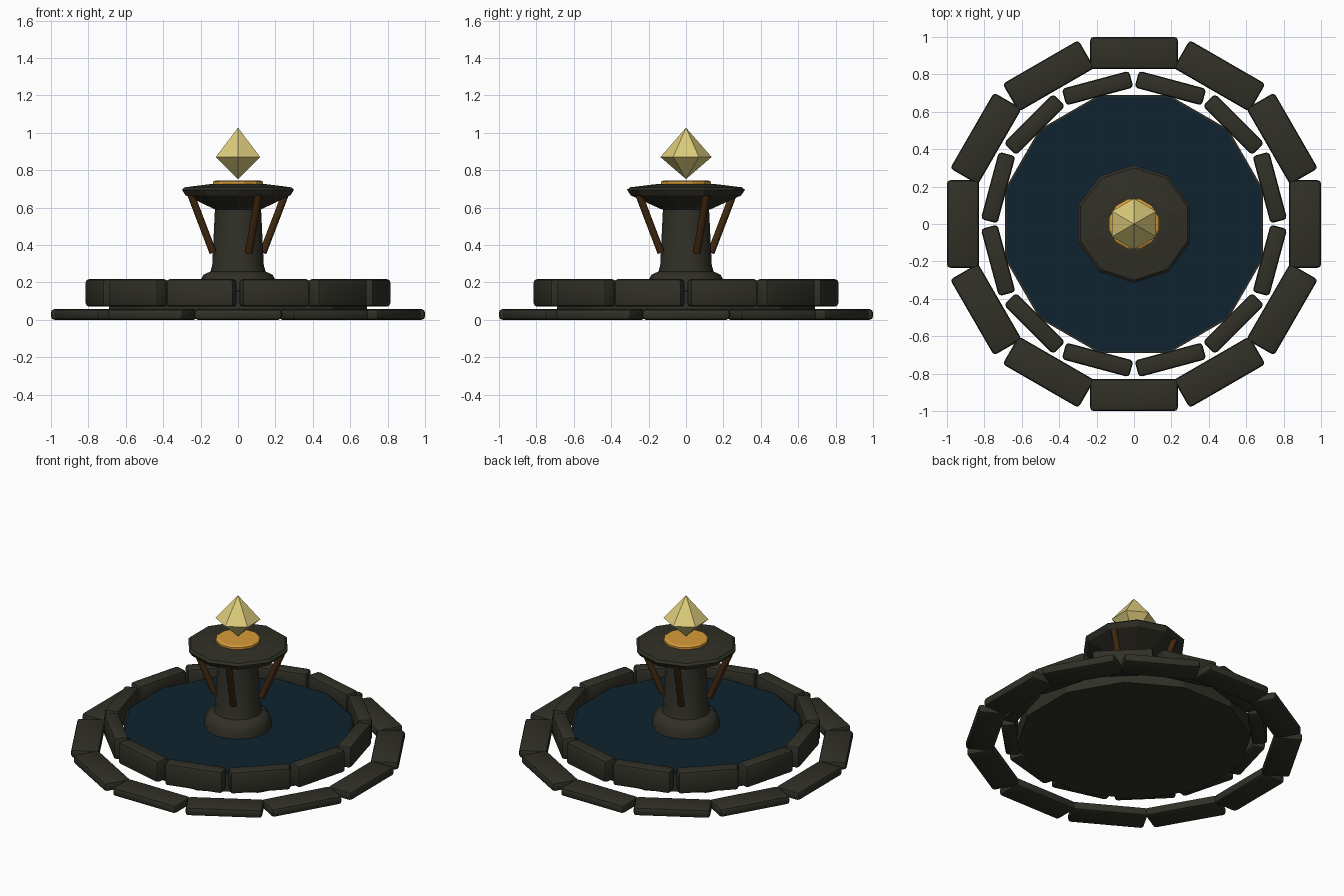
import bpy
import bmesh
from math import sin, cos, pi, radians
from mathutils import Vector, Matrix

cube = bpy.data.objects.get("Cube")
if cube:
    bpy.data.objects.remove(cube, do_unlink=True)


def material(name, rgb):
    m = bpy.data.materials.new(name)
    m.use_nodes = True
    m.diffuse_color = (*rgb, 1)
    bsdf = m.node_tree.nodes["Principled BSDF"]
    bsdf.inputs["Base Color"].default_value = (*rgb, 1)
    bsdf.inputs["Roughness"].default_value = 0.8
    return m


stone = material("dark_stone", (0.030, 0.029, 0.020))
water_blue = material("deep_water", (0.0045, 0.017, 0.029))
wood = material("brown_wood", (0.05, 0.02, 0.005))
amber = material("amber_glow", (0.68, 0.33, 0.04))
crystal_yellow = material("pale_yellow_crystal", (0.72, 0.60, 0.20))


def finish(name, bm, mat, smooth=None):
    bmesh.ops.recalc_face_normals(bm, faces=bm.faces)
    mesh = bpy.data.meshes.new(name)
    bm.to_mesh(mesh)
    bm.free()
    mesh.materials.append(mat)
    obj = bpy.data.objects.new(name, mesh)
    bpy.context.collection.objects.link(obj)
    if smooth:
        bpy.ops.object.select_all(action="DESELECT")
        obj.select_set(True)
        bpy.context.view_layer.objects.active = obj
        bpy.ops.object.shade_smooth_by_angle(angle=radians(smooth))
    return obj


def lathe(name, profile, sides, mat, turn=0, smooth=None):
    """Closed solid of revolution from (radius, height) pairs; radius 0 makes a tip."""
    bm = bmesh.new()
    rings = []
    for r, z in profile:
        if r == 0:
            rings.append([bm.verts.new((0, 0, z))] * sides)
            continue
        angles = [pi / 2 + turn + 2 * pi * i / sides for i in range(sides)]
        rings.append([bm.verts.new((r * cos(a), r * sin(a), z)) for a in angles])
    for low, high in zip(rings, rings[1:]):
        for i in range(sides):
            j = (i + 1) % sides
            corners = dict.fromkeys((low[i], low[j], high[j], high[i]))
            bm.faces.new(list(corners))
    for ring, (r, z) in ((rings[0], profile[0]), (rings[-1], profile[-1])):
        if r:
            bm.faces.new(ring)
    return finish(name, bm, mat, smooth)


def block_ring(name, radius, size, height, bevel, turn):
    """Twelve bevelled stone blocks set around the centre."""
    for i in range(12):
        bm = bmesh.new()
        bmesh.ops.create_cube(bm, size=1, matrix=Matrix.Diagonal((*size, 1)))
        bmesh.ops.bevel(bm, geom=bm.edges[:], offset=bevel, segments=2,
                        profile=0.5, affect="EDGES")
        obj = finish(f"{name}_{i + 1}", bm, stone, 40)
        a = turn + i * pi / 6
        obj.location = (radius * cos(a), radius * sin(a), height)
        obj.rotation_euler.z = a


# Low outer paving and taller basin wall
block_ring("paving_block", 0.914, (0.172, 0.468, 0.057), 0.0285, 0.018, 0)
block_ring("wall_block", 0.752, (0.092, 0.372, 0.147), 0.1435, 0.018, pi / 12)

# Basin floor and water surface
lathe("basin_floor", [(0.715, 0.03), (0.715, 0.15)], 12, stone, pi / 12)
lathe("water", [(0.705, 0.145), (0.705, 0.157)], 12, water_blue, pi / 12)

# Pedestal: flared foot, tapering shaft
lathe("pedestal_foot", [(0.21, 0.14), (0.205, 0.205), (0.185, 0.24), (0.14, 0.262)],
      12, stone, smooth=40)
lathe("pedestal_shaft", [(0.15, 0.25), (0.138, 0.29), (0.122, 0.62)],
      12, stone, smooth=40)

# Ten-sided bowl on top, with glowing disc
lathe("bowl", [(0.13, 0.59), (0.295, 0.665), (0.315, 0.695), (0.30, 0.708),
               (0.16, 0.725)], 10, stone)
lathe("glow_disc", [(0.137, 0.715), (0.137, 0.738), (0.125, 0.745)], 12, amber, pi / 12)

# Floating crystal
lathe("crystal", [(0, 0.752), (0.137, 0.87), (0, 1.027)], 6, crystal_yellow)

# Four slanted wooden braces under the bowl
for i in range(4):
    a = 0.41 + i * pi / 2
    out = Vector((cos(a), sin(a), 0))
    low = out * 0.146 + Vector((0, 0, 0.36))
    high = out * 0.275 + Vector((0, 0, 0.67))
    axis = high - low
    bm = bmesh.new()
    bmesh.ops.create_cone(bm, cap_ends=True, segments=8, radius1=0.021,
                          radius2=0.021, depth=axis.length)
    brace = finish(f"brace_{i + 1}", bm, wood, 50)
    brace.location = (low + high) / 2
    brace.rotation_euler = axis.to_track_quat("Z", "Y").to_euler()
